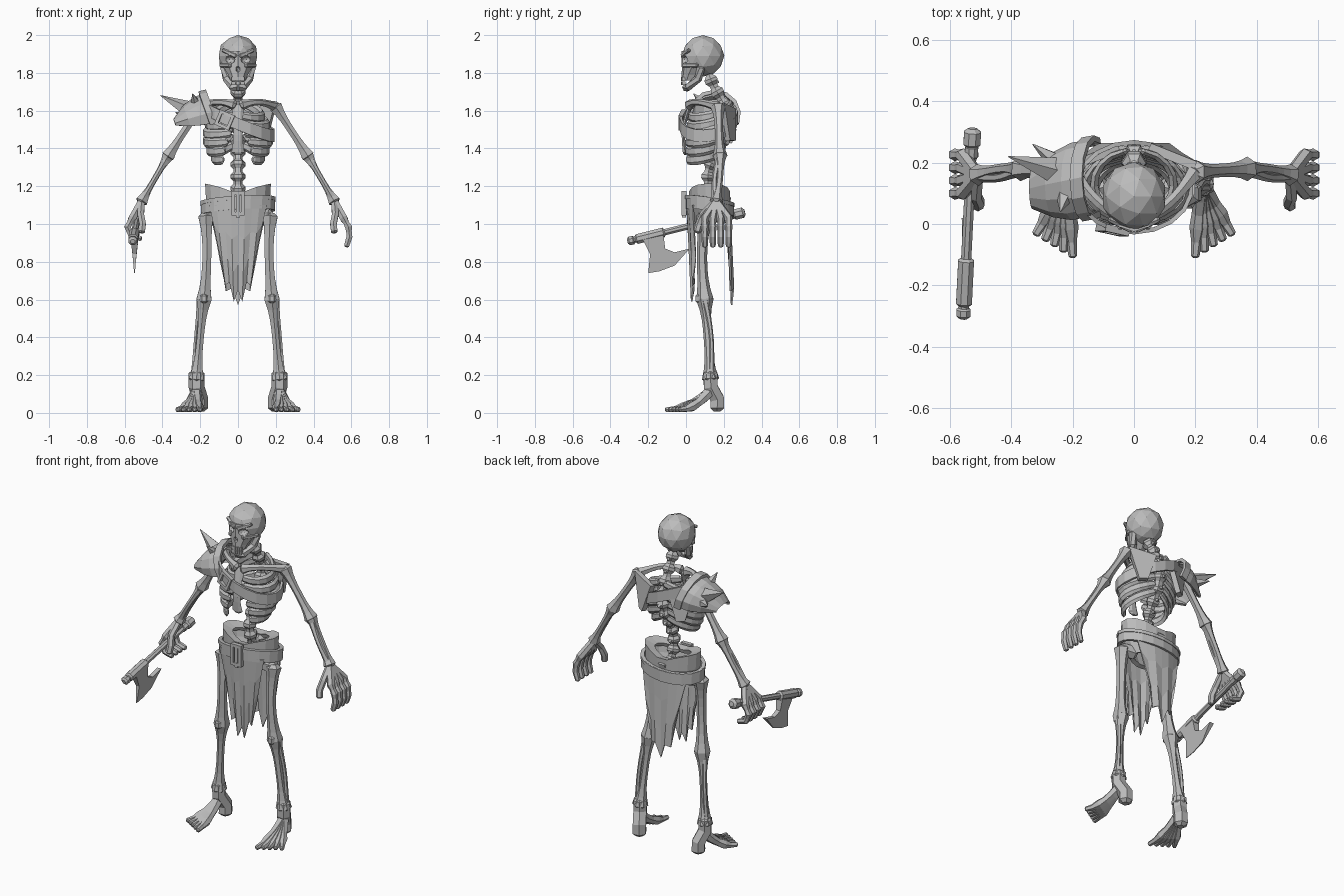
import bpy, bmesh, math
from mathutils import Vector, Matrix

default_cube = bpy.data.objects.get("Cube")
if default_cube:
    bpy.data.objects.remove(default_cube, do_unlink=True)

brightness = .5
grey = (brightness, brightness, brightness, 1)
material = bpy.data.materials.new("plain grey")
material.use_nodes = True
material.diffuse_color = grey
material.node_tree.nodes["Principled BSDF"].inputs["Base Color"].default_value = grey

SIDES = {"left_": 1, "right_": -1}
X_AXIS, Y_AXIS, Z_AXIS = Matrix.Identity(3)

# Joints of the left half
shoulder, elbow, wrist = Vector((.2, .17, 1.62)), Vector((.37, .18, 1.36)), Vector((.51, .16, 1.12))
hip, knee, ankle = Vector((.17, .1, 1.04)), Vector((.18, .1, .6)), Vector((.22, .13, .18))


def finish(name, bm, side=1):
    """Turn a bmesh into an object, flipped across x when side is negative."""
    bm.transform(Matrix.Diagonal((side, 1, 1, 1)))
    bmesh.ops.recalc_face_normals(bm, faces=bm.faces[:])
    mesh = bpy.data.meshes.new(name)
    bm.to_mesh(mesh)
    bm.free()
    mesh.materials.append(material)
    obj = bpy.data.objects.new(name, mesh)
    bpy.context.collection.objects.link(obj)
    return obj


def skin(bm, rings, closed=True, caps=True):
    """Bridge rows of points with quads."""
    rows = [[bm.verts.new(point) for point in ring] for ring in rings]
    count = len(rows[0])
    for low, high in zip(rows, rows[1:]):
        for i in range(count if closed else count - 1):
            j = (i + 1) % count
            bm.faces.new((low[i], low[j], high[j], high[i]))
    if caps:
        bm.faces.new(rows[0])
        bm.faces.new(rows[-1])


def turns(count):
    return [math.tau * (k + .5) / count for k in range(count)]


def tube(bm, path, sides=6, flat=1, ref=None):
    """Faceted bone along (point, radius) pairs with rounded ends."""
    points = [Vector(point) for point, radius in path]
    radii = [radius for point, radius in path]
    span = points[-1] - points[0]
    ref = ref or min((X_AXIS, Y_AXIS, Z_AXIS), key=lambda axis: abs(span.dot(axis)))
    first = (points[0] - points[1]).normalized() * radii[0]
    last = (points[-1] - points[-2]).normalized() * radii[-1]
    points = [points[0] + first * .4, *points, points[-1] + last * .4]
    radii = [radii[0] * .5, *radii, radii[-1] * .5]
    rings = []
    for i, (point, radius) in enumerate(zip(points, radii)):
        along = points[min(i + 1, len(points) - 1)] - points[max(i - 1, 0)]
        u = along.cross(ref).normalized()
        v = along.cross(u).normalized()
        rings.append([point + radius * (u * flat * math.cos(a) + v * math.sin(a)) for a in turns(sides)])
    skin(bm, rings)


def limb(start, end, knob, shaft, bow=(0, 0, 0)):
    """Long bone: thick at both joints, thin between, optionally bowed."""
    start, end, bow = Vector(start), Vector(end), Vector(bow)
    steps = [k / 8 for k in range(9)]
    return [(start.lerp(end, t) + bow * math.sin(math.pi * t),
             shaft + (knob - shaft) * abs(2 * t - 1) ** 3) for t in steps]


def chain(radius, *points):
    return [(point, radius) for point in points]


def taper(start, end, thick, thin):
    return [(start, thick), (end, thin)]


def bone(name, *paths, side=1, **options):
    bm = bmesh.new()
    for path in paths:
        tube(bm, path, **options)
    return finish(name, bm, side)


def pair(name, *paths, **options):
    for label, side in SIDES.items():
        bone(label + name, *paths, side=side, **options)


def oval(cx, cy, z, hx, hy, count=10):
    return [Vector((cx + hx * math.cos(a), cy + hy * math.sin(a), z)) for a in turns(count)]


def sheet(name, rows, thickness, closed=False, side=1):
    bm = bmesh.new()
    skin(bm, rows, closed, caps=False)
    solid = finish(name, bm, side).modifiers.new("thickness", "SOLIDIFY")
    solid.thickness = thickness
    solid.offset = 0


def ball(bm, centre, size, detail=2):
    matrix = Matrix.Translation(centre) @ Matrix.Diagonal((*size, 1))
    bmesh.ops.create_icosphere(bm, subdivisions=detail, radius=1, matrix=matrix)


def box(bm, centre, size):
    matrix = Matrix.Translation(centre) @ Matrix.Diagonal((*size, 1))
    bmesh.ops.create_cube(bm, size=1, matrix=matrix)


def buckle(name, matrix, width, height, bar):
    """Square frame made of four bars."""
    bm = bmesh.new()
    for s in SIDES.values():
        box(bm, (s * (width - bar) / 2, 0, 0), (bar, bar * 1.4, height))
        box(bm, (0, 0, s * (height - bar) / 2), (width, bar * 1.4, bar))
    bm.transform(matrix)
    finish(name, bm)


# Skull: cranium and face with cut sockets
bm = bmesh.new()
ball(bm, (0, .09, 1.89), (.107, .113, .11))
cranium = finish("cranium", bm)
bm = bmesh.new()
levels = ((1.915, .082), (1.88, .088), (1.83, .08), (1.79, .055), (1.76, .042))
skin(bm, [oval(0, half - .025, z, half, half) for z, half in levels])
face = finish("face", bm)
bm = bmesh.new()
for s in SIDES.values():
    ball(bm, (.045 * s, -.02, 1.87), (.03, .04, .023))
ball(bm, (0, -.03, 1.82), (.015, .025, .02), 1)
cutter = finish("socket_cutter", bm)
cutter.hide_render = True
for part in (cranium, face):
    cut = part.modifiers.new("sockets", "BOOLEAN")
    cut.operation = "DIFFERENCE"
    cut.object = cutter
    bpy.context.view_layer.objects.active = part
    bpy.ops.object.modifier_apply(modifier=cut.name)
bpy.data.objects.remove(cutter, do_unlink=True)
pair("brow", taper((.01, -.015, 1.89), (.08, .015, 1.92), .015, .01))
pair("cheekbone", taper((.04, -.01, 1.84), (.09, .06, 1.84), .015, .012))
pair("jaw", chain(.022, (.075, .08, 1.83), (.06, .065, 1.77), (.03, .012, 1.725), (0, 0, 1.722)), ref=X_AXIS + Z_AXIS)
bm = bmesh.new()
for i in range(6):
    for s in SIDES.values():
        x = (i - 2.5) * .012
        box(bm, (x, 9 * x * x - .02, 1.756 + .011 * s), (.01, .016, .02))
finish("teeth", bm)


# Spine: an S curve of thick and thin rings, with rear spurs
def spine_point(z):
    return Vector((0, .17 + .055 * math.sin(math.tau * (z - 1.39) / .6), z))


vertebrae = 11
column, spurs = [], []
for i in range(vertebrae):
    base = 1.1 + .7 * i / vertebrae
    column += [(spine_point(base + .016 * k), .04 if k in (1, 2) else .025) for k in range(4)]
    middle = spine_point(base + .03)
    spurs.append(taper(middle, middle + Vector((0, .04, -.015)), .018, .01))
bone("spine", column, ref=X_AXIS)
bone("spine_spurs", *spurs, sides=4)

# Rib cage
ribs = []
for i in range(6):
    width = .13 + .045 * math.sin(math.pi * i / 5)
    path = []
    for k in range(9):
        a = math.radians(12 + (158 - 1.2 * i * i) * k / 8)
        z = 1.65 - .044 * i - .09 * math.sin(a * .7)
        path.append(((width * math.sin(a), .13 - .007 * i + .11 * math.cos(a), z), .02 + .01 * math.sin(a)))
    ribs.append(path)
pair("ribs", *ribs, flat=.5, ref=Z_AXIS)
bone("breastbone", limb((0, .02, 1.62), (0, -.005, 1.38), .035, .025, (0, -.02, 0)), flat=.4, ref=X_AXIS)
pair("collarbone", limb((.02, .02, 1.63), shoulder, .03, .018, (0, -.03, .02)))
for label, side in SIDES.items():
    sheet(label + "shoulder_blade", [[(.05, .25, 1.61), (.2, .19, 1.64)], [(.11, .25, 1.44), (.15, .22, 1.44)]], .03, side=side)

# Arms
pair("upper_arm", limb(shoulder, elbow, .04, .022))
pair("forearm", limb(elbow, wrist, .036, .018, (0, .008, 0)), limb(elbow, wrist, .028, .015, (0, -.018, 0)))


def hand(name, side, curl):
    """Fingers start at the wrist and bend by a fixed curl at each joint."""
    paths = [chain(.02, wrist, (.515, .09, 1.05), (.505, .07, 1), (.51, .06, .96))]
    for i in range(4):
        point = Vector((.56, .1 + .042 * i, 1.03))
        path = [(wrist.lerp(point, .1), .022), (point, .023)]
        for k in range(3):
            angle = .5 - curl * k
            step = Vector((math.sin(angle), 0, -math.cos(angle))) * .052
            path += [(point + step / 2, .017), (point + step, .021 - .003 * k)]
            point = point + step
        paths.append(path)
    bone(name, *paths, side=side, ref=Y_AXIS)


hand("left_hand", 1, .4)
hand("right_hand", -1, .9)

# Pelvis bowl, hip sockets and tail bone
bowl = []
for half, z, lift in ((.12, 1.13, .05), (.17, 1.13, .075), (.16, 1.1, .02), (.11, 1, .02)):
    ring = oval(0, .125, z, half, half * .6, 16)
    bowl.append([p + Z_AXIS * lift * math.sqrt(abs(p.x) / half) for p in ring])
sheet("pelvis", bowl, .025, closed=True)
pair("hip_socket", taper((.1, .12, 1.03), hip, .04, .04))
bone("tail_bone", taper((0, .2, 1.14), (0, .19, 1), .045, .015))

# Legs
pair("thigh_bone", limb(hip, knee, .046, .027, (-.01, -.015, 0)))
pair("shin", limb(knee, ankle, .046, .021), limb(knee + X_AXIS * .02, ankle + X_AXIS * .015, .022, .012, (.005, .02, 0)))
pair("kneecap", chain(.022, knee + Vector((0, -.03, .02)), knee + Vector((0, -.03, -.01))))
heel = Vector((.2, .165, .045))
paths = [chain(.042, ankle + Z_AXIS * .03, ankle - Z_AXIS * .04, heel + Z_AXIS * .03, heel - Z_AXIS * .02)]
for i in range(5):
    tip = Vector((.2 + .03 * i, .018 * i - .105, 0))
    path = []
    for k in range(6):
        t = k / 5
        point = ankle.lerp(tip, t)
        point.z = .017 + .1 * (1 - t) ** 2
        path.append((point, .03 - .016 * t + .007 * (k == 3)))
    paths.append(path)
pair("foot", *paths)


# Belt with a raised edge and buckle
def belt_band(name, drop, grow, thickness):
    rows = [oval(0, .125, z, .19 + grow, .12 + grow, 18) for z in (1.15, 1.15 - drop)]
    for ring in rows:
        for p in ring:
            p.z += .06 * p.x - .16 * p.y
    sheet(name, rows, thickness, closed=True)


belt_band("belt", .07, 0, .018)
belt_band("belt_edge", .02, .007, .012)
buckle("belt_buckle", Matrix.Translation((0, -.01, 1.11)), .07, .13, .018)
bm = bmesh.new()
box(bm, (0, -.01, 1.1), (.02, .02, .13))
finish("buckle_tongue", bm)


# Torn cloths with a zigzag hem
def cloth(name, columns, top, bottom, tip, depth):
    rows = []
    for t in (0, .35, .7, 1):
        row = []
        for i in range(columns):
            u = 2 * i / (columns - 1) - 1
            hem = tip + .17 * u * u + .07 * (i % 2 == 0)
            x = u * (top + (bottom - top) * t)
            row.append((x, depth(x, t) + .006 * t * (-1) ** i, 1.1 + (hem - 1.1) * t))
        rows.append(row)
    sheet(name, rows, .008)


cloth("front_cloth", 9, .15, .09, .58, lambda x, t: .005 + .03 * t + 1.5 * x * x)
cloth("back_cloth", 7, .155, .095, .57, lambda x, t: .235 + .012 * t - 1.6 * x * x)

# Chest strap and its buckle
strap = [oval(0, .12, z, .188, .147, 18) for z in (1.565, 1.5)]
for ring in strap:
    for p in ring:
        p.z += .12 * p.y - .42 * p.x
sheet("chest_strap", strap, .014, closed=True)
tilt = Matrix.Rotation(.4, 4, "Y") @ Matrix.Rotation(-.2, 4, "Z")
buckle("strap_buckle", Matrix.Translation((-.07, -.02, 1.55)) @ tilt, .085, .085, .017)


# Shoulder guard with raised rim and spikes
def arch(x, half, rise, count=9):
    """Arc over the shoulder, leaning outward and sinking with distance."""
    points = []
    for k in range(count):
        a = math.pi * (1.24 * k / (count - 1) - .12)
        lift = rise * math.sin(a)
        points.append((x - .35 * lift, .175 + .18 * x + half * math.cos(a), 1.61 + .24 * x + lift))
    return points


sheet("shoulder_guard", [arch(-.14, .12, .11), arch(-.2, .12, .1), arch(-.26, .1, .075), arch(-.33, .06, .02)], .014)
sheet("shoulder_guard_rim", [arch(x, .128, .122) for x in (-.125, -.165)], .02)
bone("shoulder_spikes", taper((-.25, .17, 1.6), (-.41, .22, 1.68), .05, .002),
     taper((-.22, .11, 1.62), (-.24, .04, 1.69), .04, .002),
     taper((-.25, .2, 1.57), (-.33, .26, 1.59), .035, .002), sides=5)


# Axe
def grip(name, radius, start, end):
    points = [Vector((.05 * y - .542, y, .985 + .25 * y)) for y in (start, end)]
    bone(name, chain(radius, *points), sides=8)


grip("axe_shaft", .018, -.28, .27)
grip("axe_sleeve", .028, -.26, -.12)
grip("axe_front_cap", .025, -.3, -.28)
grip("axe_collar", .023, .22, .25)
grip("axe_pommel", .03, .26, .3)
outline = ((-.23, .92), (-.19, .84), (-.2, .74), (-.14, .75), (-.06, .78), (.02, .87), (-.06, .85), (-.11, .87), (-.12, .95))
bm = bmesh.new()
skin(bm, [[(s * max(.002, .12 * (z - .75)) - .548, y, z) for y, z in outline] for s in SIDES.values()])
finish("axe_blade", bm)
